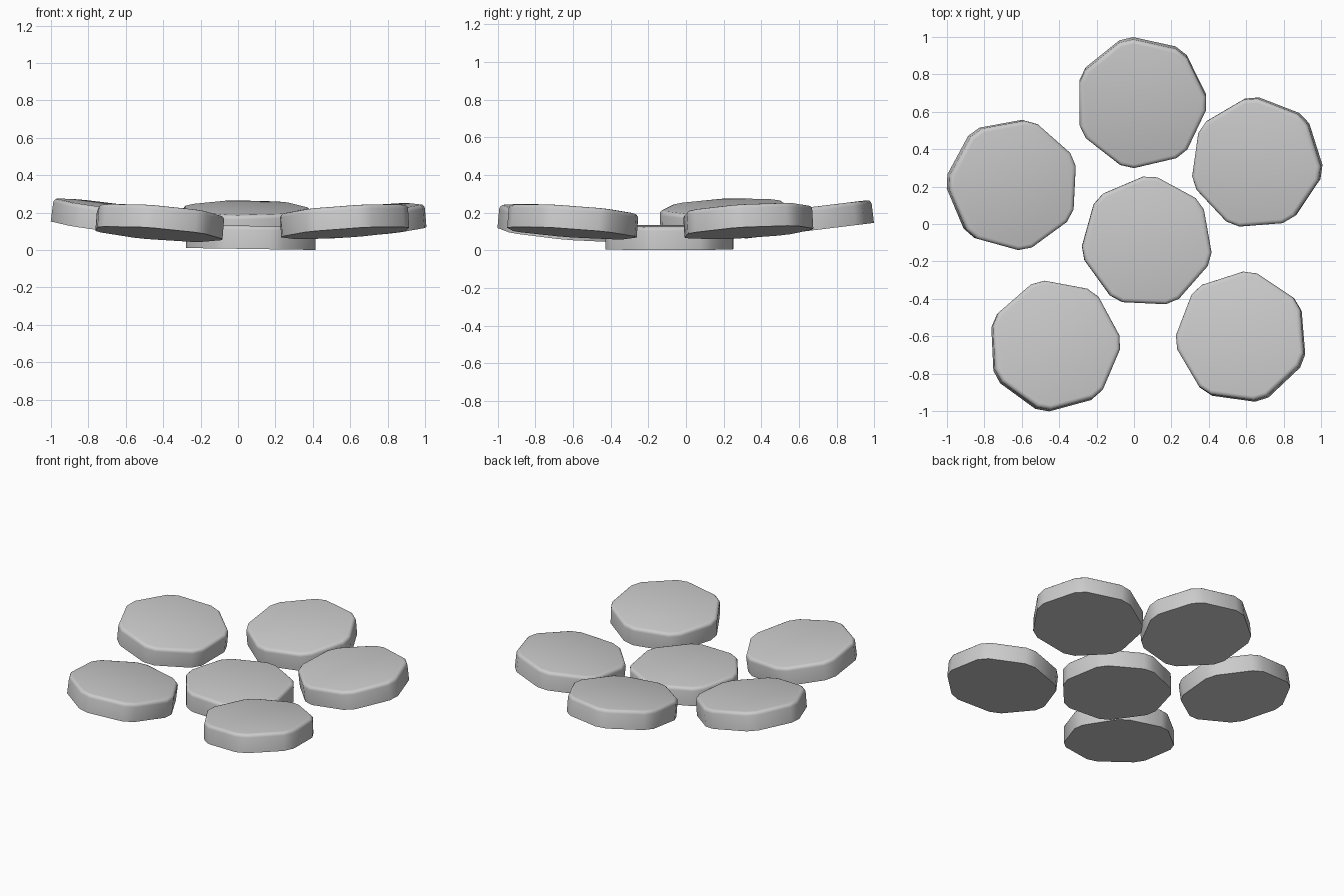
import bpy, bmesh
from math import radians, cos, sin, pi
from mathutils import Vector, Matrix

if "Cube" in bpy.data.objects:
    bpy.data.objects.remove(bpy.data.objects["Cube"])

R, T = 0.365, 0.124      # corner radius before trimming, slab thickness
CUT = 0.042              # corner trim along each side


def outline():
    """Seven-sided outline with trimmed corners."""
    c = [Vector((R * cos(2 * pi * i / 7), R * sin(2 * pi * i / 7), 0)) for i in range(7)]
    pts = []
    for i in range(7):
        for n in (c[i - 1], c[(i + 1) % 7]):
            pts.append(c[i] + (n - c[i]).normalized() * CUT)
    return pts


def scute(name, x, y, z, turn, sx, sy):
    """One slab: centre x, y, underside height z, turn in degrees, slopes along x and y."""
    bm = bmesh.new()
    base = bm.faces.new([bm.verts.new(p - Vector((0, 0, T / 2))) for p in outline()])
    ext = bmesh.ops.extrude_face_region(bm, geom=[base], use_keep_orig=True)
    top = [v for v in ext['geom'] if isinstance(v, bmesh.types.BMVert)]
    bmesh.ops.translate(bm, verts=top, vec=(0, 0, T))
    bmesh.ops.recalc_face_normals(bm, faces=bm.faces)
    # rounded upper rim
    rim = [e for e in bm.edges if all(v.co.z > 0 for v in e.verts)]
    bmesh.ops.bevel(bm, geom=rim, offset=0.022, offset_type='OFFSET',
                    segments=3, profile=0.5, affect='EDGES')
    me = bpy.data.meshes.new(name)
    bm.to_mesh(me)
    bm.free()
    ob = bpy.data.objects.new(name, me)
    bpy.context.collection.objects.link(ob)
    tilt = Vector((0, 0, 1)).rotation_difference(Vector((-sx, -sy, 1)).normalized())
    ob.matrix_world = (Matrix.Translation((x, y, z + T / 2))
                       @ tilt.to_matrix().to_4x4()
                       @ Matrix.Rotation(radians(turn), 4, 'Z'))
    bpy.ops.object.select_all(action='DESELECT')
    ob.select_set(True)
    bpy.context.view_layer.objects.active = ob
    bpy.ops.object.shade_smooth_by_angle(angle=radians(35))


# middle plate and the five plates tilted around it like a shallow bowl
scute("centre_plate", 0.07, -0.095, 0.006, -15.6, -0.015, 0.0)
scute("back_plate", 0.038, 0.648, 0.103, 0.4, 0.0, 0.122)
scute("right_plate", 0.655, 0.325, 0.094, -8.2, 0.085, 0.06)
scute("front_right_plate", 0.575, -0.605, 0.091, -20.9, 0.066, -0.07)
scute("left_plate", -0.648, 0.21, 0.109, -28.4, -0.13, 0.045)
scute("front_left_plate", -0.425, -0.65, 0.085, 2.5, -0.08, -0.09)
